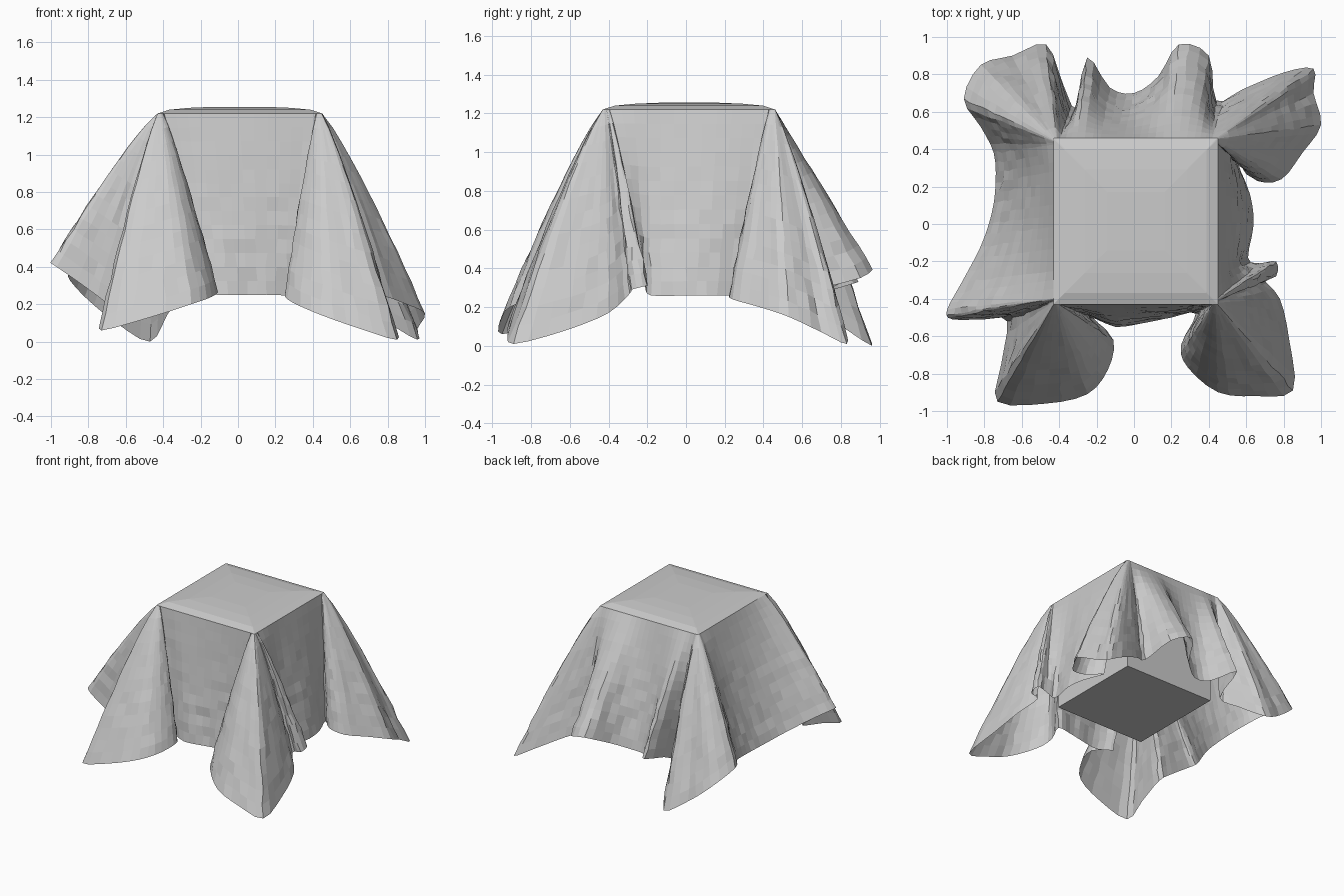
import bpy, bmesh, random
from mathutils import Vector

if "Cube" in bpy.data.objects:
    bpy.data.objects.remove(bpy.data.objects["Cube"])

random.seed(4)
X0, X1, Y0, Y1, TOP = -0.43, 0.45, -0.43, 0.46, 1.22
ROWS, SUB = 13, 3

# Hidden box that holds the cloth up
bpy.ops.mesh.primitive_cube_add(size=1, location=((X0 + X1) / 2, (Y0 + Y1) / 2, 0.755))
box = bpy.context.object
box.name = "box"
box.scale = (0.8, 0.8, 0.82)

# Hem of each corner fold (all lines gather at the box corner) and the panel after it
front_left = ((X0, Y0), [(-1.0, -.46, .42), (-.97, -.51, .40), (-.80, -.51, .28), (-.68, -.52, .18),
                         (-.71, -.75, .12), (-.73, -.95, .06), (-.47, -.96, .13), (-.25, -.91, .20),
                         (-.14, -.78, .24), (-.11, -.62, .27), (-.22, -.50, .26)])
front = [(-.10, -.55, .25), (.05, -.53, .25), (.20, -.50, .25)]
front_right = ((X1, Y0), [(.33, -.48, .24), (.25, -.65, .25), (.29, -.77, .21), (.45, -.90, .14),
                          (.65, -.92, .07), (.85, -.89, .01), (.83, -.62, .08), (.78, -.40, .17),
                          (.69, -.29, .27), (.76, -.28, .29), (.76, -.20, .31), (.67, -.21, .30)])
right = [(.61, -.18, .26), (.64, 0, .26), (.62, .16, .26)]
back_right = ((X1, Y1), [(.56, .32, .26), (.66, .23, .26), (.79, .24, .24), (.90, .38, .20),
                         (1.0, .53, .15), (.96, .70, .07), (.96, .83, .01), (.80, .81, .10),
                         (.58, .72, .22), (.44, .66, .28)])
back = [(.40, .90, .35), (.24, .96, .40), (.13, .79, .32), (0, .70, .27), (-.13, .73, .28), (-.25, .89, .33)]
back_left = ((X0, Y1), [(-.31, .62, .25), (-.38, .75, .14), (-.47, .96, 0), (-.65, .90, .10),
                        (-.82, .85, .24), (-.91, .67, .35), (-.82, .52, .33), (-.75, .38, .28)])
left = [(-.74, .22, .27), (-.76, .06, .28), (-.82, -.12, .32), (-.92, -.31, .38)]
sides = [(front_left, front), (front_right, right), (back_right, back), (back_left, left)]

# Pair each hem point with its place on the rim of the box top, and how far it bulges
hem, rim, bulge = [], [], []
for k, ((corner, fold), panel) in enumerate(sides):
    a, b = Vector(corner), Vector(sides[(k + 1) % 4][0][0])
    before = Vector(sides[k - 1][0][0])
    n = len(fold) - 1
    for i, p in enumerate(fold):
        s = i / n
        hem.append(Vector(p))
        bulge.append(0.86)
        rim.append(a + (before - a) * 0.04 * max(0, 1 - 2 * s) + (b - a) * 0.04 * max(0, 2 * s - 1))
    for i, p in enumerate(panel):
        hem.append(Vector(p))
        bulge.append(1.0)
        rim.append(a.lerp(b, (i + 1) / (len(panel) + 1)))


def spline(pts, i, t):
    """Closed Catmull-Rom curve point."""
    n = len(pts)
    p, q, r, s = (pts[(i + d) % n] for d in (-1, 0, 1, 2))
    return 0.5 * (2 * q + (r - p) * t + (2 * p - 5 * q + 4 * r - s) * t * t
                  + (3 * q - p - 3 * r + s) * t ** 3)


cols = []
for i in range(len(hem)):
    for j in range(SUB):
        t, k = j / SUB, (i + 1) % len(rim)
        h = spline(hem, i, t)
        h.z = max(h.z, 0)
        cols.append((rim[i].lerp(rim[k], t), h, bulge[i] + (bulge[k] - bulge[i]) * t))

# Cloth: slightly domed top, then folds running from the rim to the hem
bm = bmesh.new()
centre = Vector(((X0 + X1) / 2, (Y0 + Y1) / 2))
rings = []
for scale, z in ((0.35, 1.255), (0.62, 1.25), (0.86, 1.24)):
    rings.append([bm.verts.new((*centre.lerp(r, scale), z)) for r, h, e in cols])
for row in range(ROWS + 1):
    t = row / ROWS
    ring = []
    for r, h, e in cols:
        xy = r.lerp(h.xy, t ** e)
        p = Vector((xy.x, xy.y, TOP + (h.z - TOP) * t))
        if 0 < row < ROWS:
            p += Vector((random.uniform(-1, 1), random.uniform(-1, 1), 0)) * 0.008 * t
        ring.append(bm.verts.new(p))
    rings.append(ring)
n = len(cols)
for u, v in zip(rings, rings[1:]):
    for i in range(n):
        j = (i + 1) % n
        bm.faces.new((u[i], v[i], v[j], u[j]))
bm.faces.new(rings[0])
bmesh.ops.remove_doubles(bm, verts=bm.verts, dist=0.002)
bmesh.ops.recalc_face_normals(bm, faces=bm.faces)
mesh = bpy.data.meshes.new("draped_cloth")
bm.to_mesh(mesh)
bm.free()
bpy.context.collection.objects.link(bpy.data.objects.new("draped_cloth", mesh))
